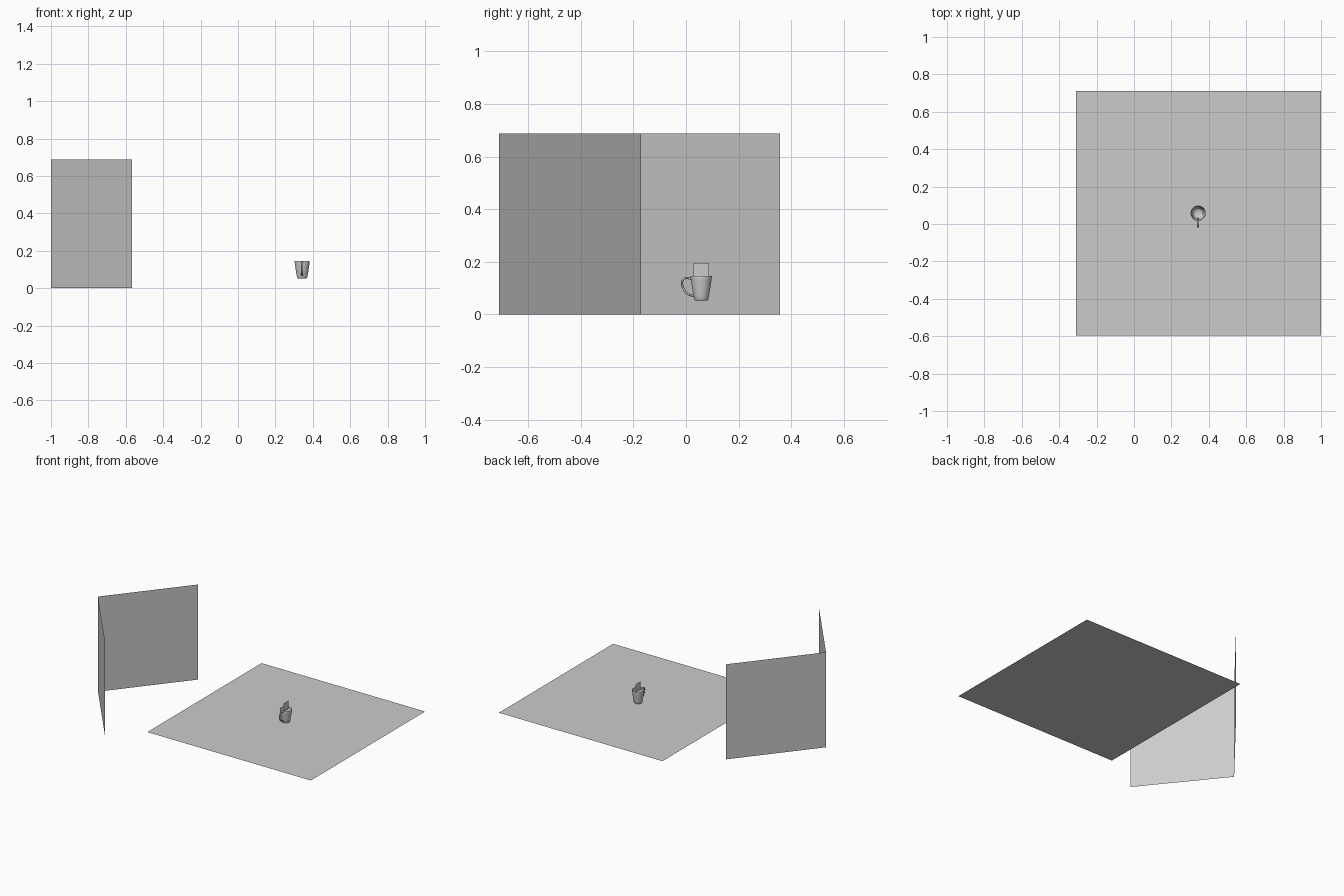
import bpy, bmesh, math
from mathutils import Vector

if "Cube" in bpy.data.objects:
    bpy.data.objects.remove(bpy.data.objects["Cube"])

FLOOR_Z = 0.053
CX, CY = 0.343, 0.058


def new_object(name, bm, smooth=False):
    mesh = bpy.data.meshes.new(name)
    bm.to_mesh(mesh)
    bm.free()
    obj = bpy.data.objects.new(name, mesh)
    bpy.context.collection.objects.link(obj)
    if smooth:
        bpy.ops.object.select_all(action='DESELECT')
        obj.select_set(True)
        bpy.context.view_layer.objects.active = obj
        bpy.ops.object.shade_smooth_by_angle(angle=math.radians(50))
    return obj


def quad(name, origin, u, v):
    o, u, v = Vector(origin), Vector(u), Vector(v)
    bm = bmesh.new()
    bm.faces.new([bm.verts.new(p) for p in (o, o + u, o + u + v, o + v)])
    return new_object(name, bm)


# Table surface
quad("table_surface", (-0.31, -0.595, FLOOR_Z), (1.31, 0, 0), (0, 1.307, 0))

# Two upright square panels meeting at a corner
quad("back_panel", (-1, -0.173, 0), (0.43, 0.53, 0), (0, 0, 0.688))
quad("front_panel", (-0.568, -0.71, 0), (-0.432, 0.537, 0), (0, 0, 0.688))

# Small upright card in the mug
quad("card", (CX, CY - 0.029, 0.137), (0, 0.058, 0), (0, 0, 0.058))

# Mug body: outer wall, rim, inner wall and floor, spun round z
profile = [(0, 0), (0.023, 0), (0.0255, 0.0015), (0.027, 0.005), (0.030, 0.02),
           (0.0335, 0.04), (0.0365, 0.06), (0.039, 0.08), (0.0405, 0.092),
           (0.0397, 0.0935), (0.0385, 0.093), (0.0365, 0.08), (0.034, 0.06),
           (0.031, 0.04), (0.0275, 0.02), (0.0245, 0.008), (0.022, 0.005), (0, 0.0045)]
bm = bmesh.new()
verts = [bm.verts.new((CX + r, CY, FLOOR_Z + z)) for r, z in profile]
edges = [bm.edges.new(pair) for pair in zip(verts, verts[1:])]
bmesh.ops.spin(bm, geom=verts + edges, cent=(CX, CY, 0), axis=(0, 0, 1),
               angle=math.tau, steps=48, use_merge=False)
bmesh.ops.remove_doubles(bm, verts=bm.verts, dist=1e-5)
bmesh.ops.recalc_face_normals(bm, faces=bm.faces)
new_object("mug_body", bm, True)

# Handle: oval section swept along a smooth path in the yz plane
points = [(0.024, 0.132), (0.012, 0.137), (-0.003, 0.138), (-0.0135, 0.129),
          (-0.0145, 0.113), (-0.008, 0.094), (0.006, 0.078), (0.031, 0.069)]


def catmull(p0, p1, p2, p3, t):
    return 0.5 * (2 * p1 + (p2 - p0) * t + (2 * p0 - 5 * p1 + 4 * p2 - p3) * t * t
                  + (3 * p1 - p0 - 3 * p2 + p3) * t ** 3)


ctrl = [Vector((CX, y, z)) for y, z in points]
ctrl = [2 * ctrl[0] - ctrl[1]] + ctrl + [2 * ctrl[-1] - ctrl[-2]]
path = [catmull(*ctrl[i:i + 4], k / 5) for i in range(len(ctrl) - 3) for k in range(5)]
path.append(ctrl[-2])
bm = bmesh.new()
rings = []
for i, p in enumerate(path):
    tangent = (path[min(i + 1, len(path) - 1)] - path[max(i - 1, 0)]).normalized()
    side = Vector((1, 0, 0))
    normal = tangent.cross(side)
    ring = []
    for k in range(12):
        a = math.tau * k / 12
        ring.append(bm.verts.new(p + side * 0.0055 * math.cos(a) + normal * 0.004 * math.sin(a)))
    rings.append(ring)
for a, b in zip(rings, rings[1:]):
    for k in range(12):
        j = (k + 1) % 12
        bm.faces.new((a[k], a[j], b[j], b[k]))
bmesh.ops.recalc_face_normals(bm, faces=bm.faces)
new_object("mug_handle", bm, True)
